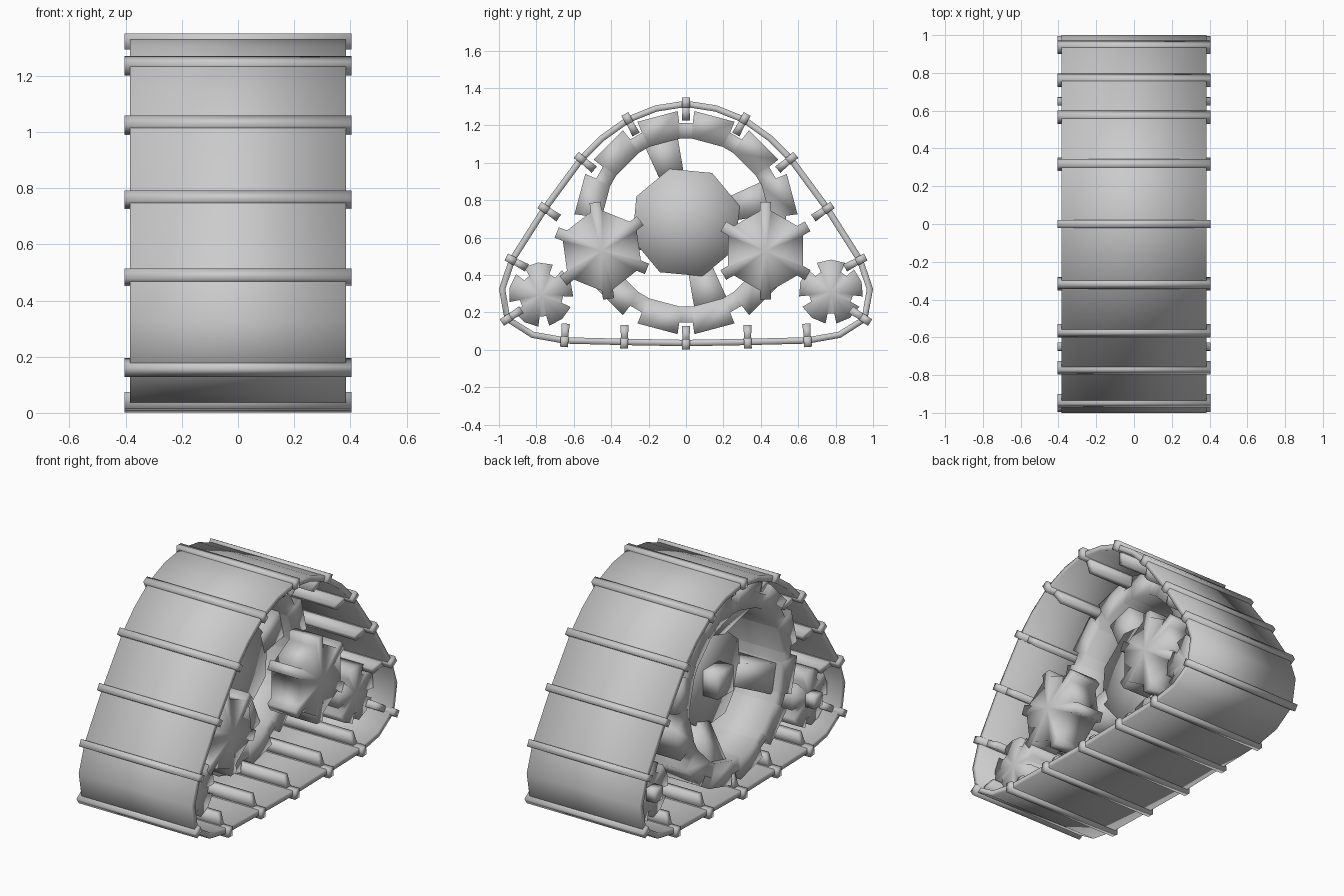
import bpy, bmesh
from math import sin, cos, pi, radians, atan2
from mathutils import Vector

if "Cube" in bpy.data.objects:
    bpy.data.objects.remove(bpy.data.objects["Cube"])


def finish(name, verts, faces, angle=180):
    """Make an object; the whole model is softly shaded across its edges."""
    me = bpy.data.meshes.new(name)
    me.from_pydata([tuple(v) for v in verts], [], faces)
    bm = bmesh.new()
    bm.from_mesh(me)
    bmesh.ops.recalc_face_normals(bm, faces=bm.faces)
    bm.to_mesh(me)
    bm.free()
    ob = bpy.data.objects.new(name, me)
    bpy.context.collection.objects.link(ob)
    bpy.ops.object.select_all(action='DESELECT')
    ob.select_set(True)
    bpy.context.view_layer.objects.active = ob
    bpy.ops.object.shade_smooth_by_angle(angle=radians(angle))
    return ob


def polar(r, a, c):
    return (c[0] + r * cos(a), c[1] + r * sin(a))


def tube(name, outer, inner, x0, x1):
    """Closed band between two matching yz loops."""
    n = len(outer)
    verts = [(x, *p) for x, loop in ((x0, outer), (x1, outer), (x1, inner), (x0, inner)) for p in loop]
    faces = [(k * n + i, k * n + (i + 1) % n, (k + 1) % 4 * n + (i + 1) % n, (k + 1) % 4 * n + i)
             for k in range(4) for i in range(n)]
    return finish(name, verts, faces)


def prism(name, loop, centre, x0, x1, bulge=0.0):
    """Solid extruded along x with slightly conical end caps."""
    n = len(loop)
    verts = [(x, *p) for x in (x0, x1) for p in loop]
    verts += [(x0 - bulge, *centre), (x1 + bulge, *centre)]
    faces = []
    for i in range(n):
        j = (i + 1) % n
        faces += [(i, j, n + j, n + i), (j, i, 2 * n), (n + i, n + j, 2 * n + 1)]
    return finish(name, verts, faces)


def notched(r_out, r_in, count, start, half, centre, mid=False):
    """Wheel outline with notches centred on start + k * step."""
    pts, step = [], 2 * pi / count
    for k in range(count):
        a = start + k * step
        pts += [polar(r_in, a - half * .9, centre), polar(r_in, a + half * .9, centre),
                polar(r_out, a + half, centre)]
        if mid:
            pts.append(polar(r_out, a + step / 2, centre))
        pts.append(polar(r_out, a + step - half, centre))
    return pts


def toothed(r_tip, r_body, count, start, w, centre):
    """Polygon body with narrow teeth at its corners."""
    pts = []
    for k in range(count):
        a = start + k * 2 * pi / count
        for r, s in ((r_body, -1), (r_tip, -1), (r_tip, 1), (r_body, 1)):
            pts.append(polar(r, a + s * w / r, centre))
    return pts


def bridge(name, ends):
    """Six-sided block between two four-point ends."""
    side = [(i, (i + 1) % 4, 4 + (i + 1) % 4, 4 + i) for i in range(4)]
    return finish(name, ends, [(0, 1, 2, 3), (4, 5, 6, 7)] + side)


# Track belt: right half from the top down, mirrored to the left
half = [(0.16, 1.29), (0.31, 1.23), (0.45, 1.13), (0.56, 1.02), (0.755, 0.755), (0.93, 0.48),
        (0.983, 0.325), (0.955, 0.165), (0.82, 0.08), (0.65, 0.05), (0.33, 0.042)]
path = [Vector(p) for p in [(0, 1.315)] + half + [(0, 0.036)] + [(-y, z) for y, z in reversed(half)]]
n = len(path)
normals = []
for i in range(n):
    t = (path[(i + 1) % n] - path[i - 1]).normalized()
    normals.append(Vector((-t.y, t.x)))
T = 0.017
tube("track_belt", [p + m * T for p, m in zip(path, normals)],
     [p - m * T for p, m in zip(path, normals)], -0.385, 0.385)


# Cleats: an outer bar across the belt and a guide bar inside it
def bar(name, p, m, lo, hi, w_lo, w_hi, x_lo, x_hi):
    t = Vector((m.y, -m.x))
    verts = []
    for d, w, x in ((lo, w_lo, x_lo), (hi, w_hi, x_hi)):
        for sx, st in ((-1, -1), (1, -1), (1, 1), (-1, 1)):
            q = p + m * d + t * (w * st)
            verts.append((sx * x, q.x, q.y))
    bridge(name, verts)


cleat_ids = [0, 2, 4, 5, 6, 8, 10, 11, 12]
for i in cleat_ids + [n - k for k in cleat_ids if k not in (0, 12)]:
    bar("cleat", path[i], normals[i], -0.022, 0.035, 0.021, 0.021, 0.404, 0.404)
    bar("track_guide", path[i], normals[i], -0.09, -0.01, 0.022, 0.018, 0.32, 0.35)

# Drive wheel: notched rim, dished hub, four slanted spokes and a square axle
C = (0, 0.68)
rim = notched(0.598, 0.535, 12, pi / 2, 0.075, C)
hole = [polar(0.45, atan2(z - C[1], y - C[0]), C) for y, z in rim]
tube("drive_rim", rim, hole, -0.34, 0.05)
prism("drive_hub", [polar(0.30, k * pi / 4 + 0.3, C) for k in range(8)], C, -0.17, 0.0)
for k in range(4):
    a = radians(17 + 90 * k)
    d, s = Vector((cos(a), sin(a))), Vector((-sin(a), cos(a)))
    verts = []
    for r, w, x0, x1 in ((0.25, 0.065, -0.17, 0.0), (0.48, 0.095, -0.33, 0.0)):
        for x, e in ((x0, -w), (x1, -w), (x1, w), (x0, w)):
            q = Vector(C) + d * r + s * e
            verts.append((x, q.x, q.y))
    bridge("drive_spoke", verts)
prism("drive_axle", [polar(0.11, k * pi / 2 + pi / 4, C) for k in range(4)], C, -0.27, -0.12)

# Toothed middle sprockets on the right side
for c, turn in (((-0.45, 0.53), 98), ((0.425, 0.53), 90)):
    prism("side_sprocket", toothed(0.262, 0.215, 6, radians(turn), 0.03, c), c, 0.07, 0.26, 0.02)

# Small notched idlers with square axle ends on the left side
for c, turn in (((-0.775, 0.295), 131), ((0.775, 0.31), 126)):
    prism("idler_wheel", notched(0.172, 0.118, 5, radians(turn), 0.17, c, True), c, -0.30, 0.26)
    prism("idler_axle", [polar(0.055, k * pi / 2 + pi / 4, c) for k in range(4)], c, -0.36, -0.28)
